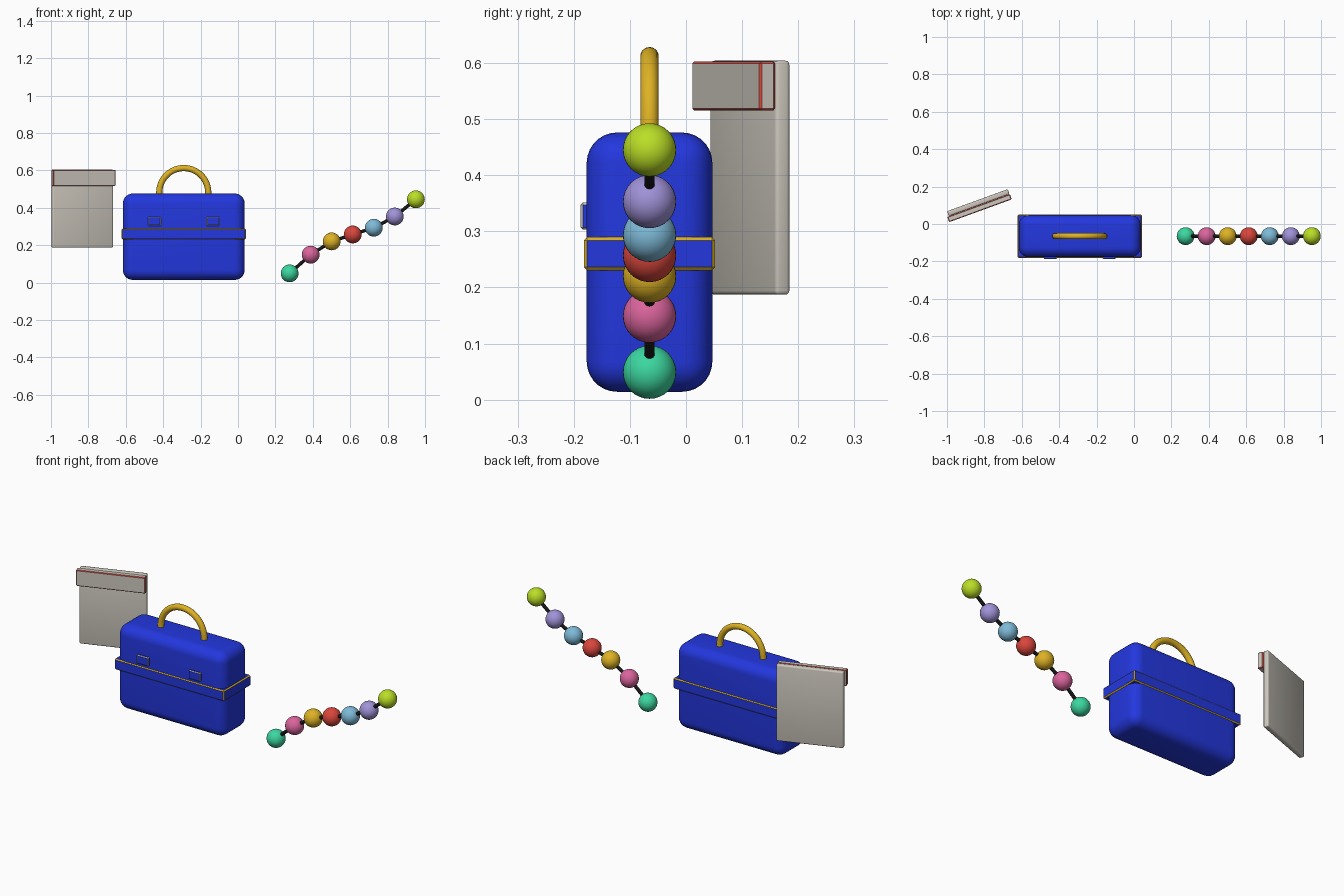
import bpy, math
from mathutils import Vector

if "Cube" in bpy.data.objects:
    bpy.data.objects.remove(bpy.data.objects["Cube"])


def mat(name, rgb):
    m = bpy.data.materials.new(name)
    lin = [(c / 255 / 12.92) if c < 11 else ((c / 255 + 0.055) / 1.055) ** 2.4 for c in rgb]
    m.diffuse_color = (*lin, 1)
    m.use_nodes = True
    m.node_tree.nodes["Principled BSDF"].inputs["Base Color"].default_value = m.diffuse_color
    return m


blue = mat("royal blue", (35, 55, 222))
gold = mat("gold", (222, 178, 36))
grey = mat("warm grey", (205, 200, 190))
red = mat("red", (218, 70, 60))
lime = mat("lime", (186, 222, 38))
purple = mat("lavender", (160, 146, 216))
sky = mat("sky blue", (126, 186, 216))
pink = mat("pink", (218, 100, 156))
green = mat("mint green", (60, 215, 160))
black = mat("black", (22, 22, 22))


def smooth(o):
    bpy.ops.object.select_all(action='DESELECT')
    o.select_set(True)
    bpy.context.view_layer.objects.active = o
    bpy.ops.object.shade_smooth_by_angle(angle=math.radians(40))


def box(name, centre, size, bevel, segments, main, trim=None, turn=0):
    """Bevelled box; a trim material colours the bevelled edges."""
    bpy.ops.mesh.primitive_cube_add(size=1, location=centre)
    o = bpy.context.object
    o.name = name
    o.scale = size
    bpy.ops.object.transform_apply(location=False, rotation=False, scale=True)
    o.rotation_euler.z = turn
    o.data.materials.append(main)
    mod = o.modifiers.new("edges", 'BEVEL')
    mod.width, mod.segments = bevel, segments
    if trim:
        o.data.materials.append(trim)
        mod.material = 1
    else:
        bpy.ops.object.modifier_apply(modifier=mod.name)
        smooth(o)
    return o


CX, CY = -0.29, -0.065

# Case body, edged band and two front latches
box("case_body", (CX, CY, 0.245), (0.652, 0.224, 0.462), 0.054, 7, blue)
box("case_band", (CX, CY, 0.26), (0.664, 0.233, 0.059), 0.0055, 1, blue, gold)
for side, label in ((-1, "left"), (1, "right")):
    box("latch_" + label, (CX + side * 0.157, -0.179, 0.327),
        (0.07, 0.018, 0.048), 0.004, 1, blue, grey)

# Arched handle
curve = bpy.data.curves.new("handle", 'CURVE')
curve.dimensions = '3D'
curve.bevel_depth, curve.bevel_resolution = 0.0165, 5
curve.use_fill_caps = True
R, ZC = 0.131, 0.481
path = [(CX - R, CY, 0.44)]
path += [(CX - R * math.cos(a), CY, ZC + R * math.sin(a))
         for a in [math.pi * i / 32 for i in range(33)]]
path += [(CX + R, CY, 0.44)]
sp = curve.splines.new('POLY')
sp.points.add(len(path) - 1)
for p, co in zip(sp.points, path):
    p.co = (*co, 1)
sp.use_smooth = True
curve.materials.append(gold)
bpy.context.collection.objects.link(bpy.data.objects.new("handle", curve))

# Turned flat pad with a red-edged flap on its front
TURN = math.radians(20)
box("pad_panel", (-0.8325, 0.114, 0.3955), (0.345, 0.028, 0.417), 0.007, 3, grey, turn=TURN)
box("pad_flap", (-0.826, 0.085, 0.559), (0.356, 0.030, 0.088), 0.004, 1, grey, red, turn=TURN)

# Rising string of beads
heights = [0.049, 0.149, 0.22, 0.257, 0.293, 0.353, 0.445]
colours = [green, pink, gold, red, sky, purple, lime]
beads = [Vector((0.276 + 0.1125 * i, CY, z)) for i, z in enumerate(heights)]
for i, (p, m) in enumerate(zip(beads, colours)):
    bpy.ops.mesh.primitive_uv_sphere_add(segments=32, ring_count=16, radius=0.0475, location=p)
    o = bpy.context.object
    o.name = f"bead_{i + 1}"
    o.data.materials.append(m)
    smooth(o)

# Black links between neighbouring beads
for i, (a, b) in enumerate(zip(beads, beads[1:])):
    d = b - a
    bpy.ops.mesh.primitive_cylinder_add(vertices=16, radius=0.009, depth=d.length,
                                        location=(a + b) / 2)
    o = bpy.context.object
    o.name = f"link_{i + 1}"
    o.rotation_euler = d.to_track_quat('Z', 'Y').to_euler()
    o.data.materials.append(black)
    smooth(o)
